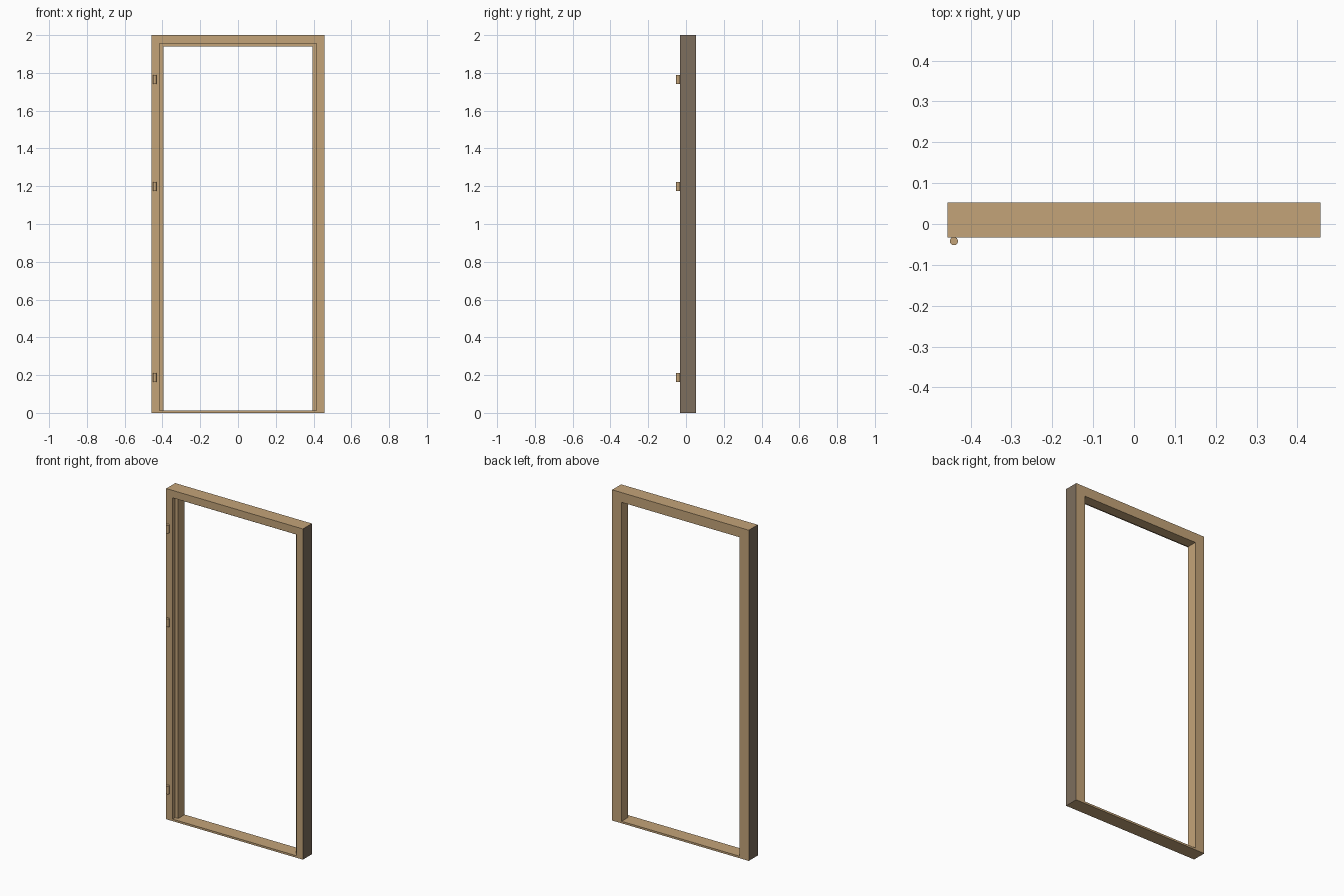
import bpy
import bmesh

cube = bpy.data.objects.get("Cube")
if cube:
    bpy.data.objects.remove(cube, do_unlink=True)

HALF_W, HEIGHT = 0.457, 2.0
FRONT, STEP, BACK = -0.033, -0.009, 0.053


def material(name, colour):
    mat = bpy.data.materials.new(name)
    mat.use_nodes = True
    mat.diffuse_color = colour
    mat.node_tree.nodes["Principled BSDF"].inputs["Base Color"].default_value = colour
    return mat


tan_wood = material("tan_wood", (0.55, 0.37, 0.19, 1))
grey_wood = material("grey_brown_wood", (0.207, 0.156, 0.11, 1))


def finish(name, bm, *materials):
    bmesh.ops.recalc_face_normals(bm, faces=bm.faces)
    mesh = bpy.data.meshes.new(name)
    bm.to_mesh(mesh)
    bm.free()
    for mat in materials:
        mesh.materials.append(mat)
    bpy.context.collection.objects.link(bpy.data.objects.new(name, mesh))


# Door frame: rebated section (side inset, top drop, depth) swept round three sides
section = [(0, 0, FRONT), (0.042, 0.045, FRONT), (0.042, 0.045, STEP),
           (0.063, 0.059, STEP), (0.063, 0.059, BACK), (0, 0, BACK)]
bm = bmesh.new()
rings = []
for side, top in ((-1, False), (-1, True), (1, True), (1, False)):
    rings.append([bm.verts.new((side * (HALF_W - inset), y, HEIGHT - drop if top else 0))
                  for inset, drop, y in section])
for a, b in zip(rings, rings[1:]):
    for i in range(len(section)):
        j = (i + 1) % len(section)
        bm.faces.new((a[i], a[j], b[j], b[i]))
bm.faces.new(rings[0])
bm.faces.new(rings[-1])

# Outer sides of the jambs are grey brown
for face in bm.faces:
    if abs(face.calc_center_median().x) > HALF_W - 0.001:
        face.material_index = 1
finish("door_frame", bm, tan_wood, grey_wood)

# Threshold: low sill fitted between the rebated jambs
bm = bmesh.new()
wide, narrow = HALF_W - 0.042, HALF_W - 0.063
half = [(wide, FRONT), (wide, STEP), (narrow, STEP), (narrow, BACK)]
outline = half + [(-x, y) for x, y in reversed(half)]
sill = bm.faces.new([bm.verts.new((x, y, 0)) for x, y in outline])
raised = bmesh.ops.extrude_face_region(bm, geom=[sill], use_keep_orig=True)["geom"]
bmesh.ops.translate(bm, vec=(0, 0, 0.012),
                    verts=[v for v in raised if isinstance(v, bmesh.types.BMVert)])
finish("threshold", bm, tan_wood)

# Hinge barrels on the right jamb
for label, z in (("lower", 0.187), ("middle", 1.198), ("upper", 1.765)):
    bpy.ops.mesh.primitive_cylinder_add(vertices=24, radius=0.01, depth=0.048,
                                        location=(-0.441, -0.042, z))
    hinge = bpy.context.object
    hinge.name = label + "_hinge"
    hinge.data.materials.append(tan_wood)
    bpy.ops.object.shade_smooth_by_angle()
